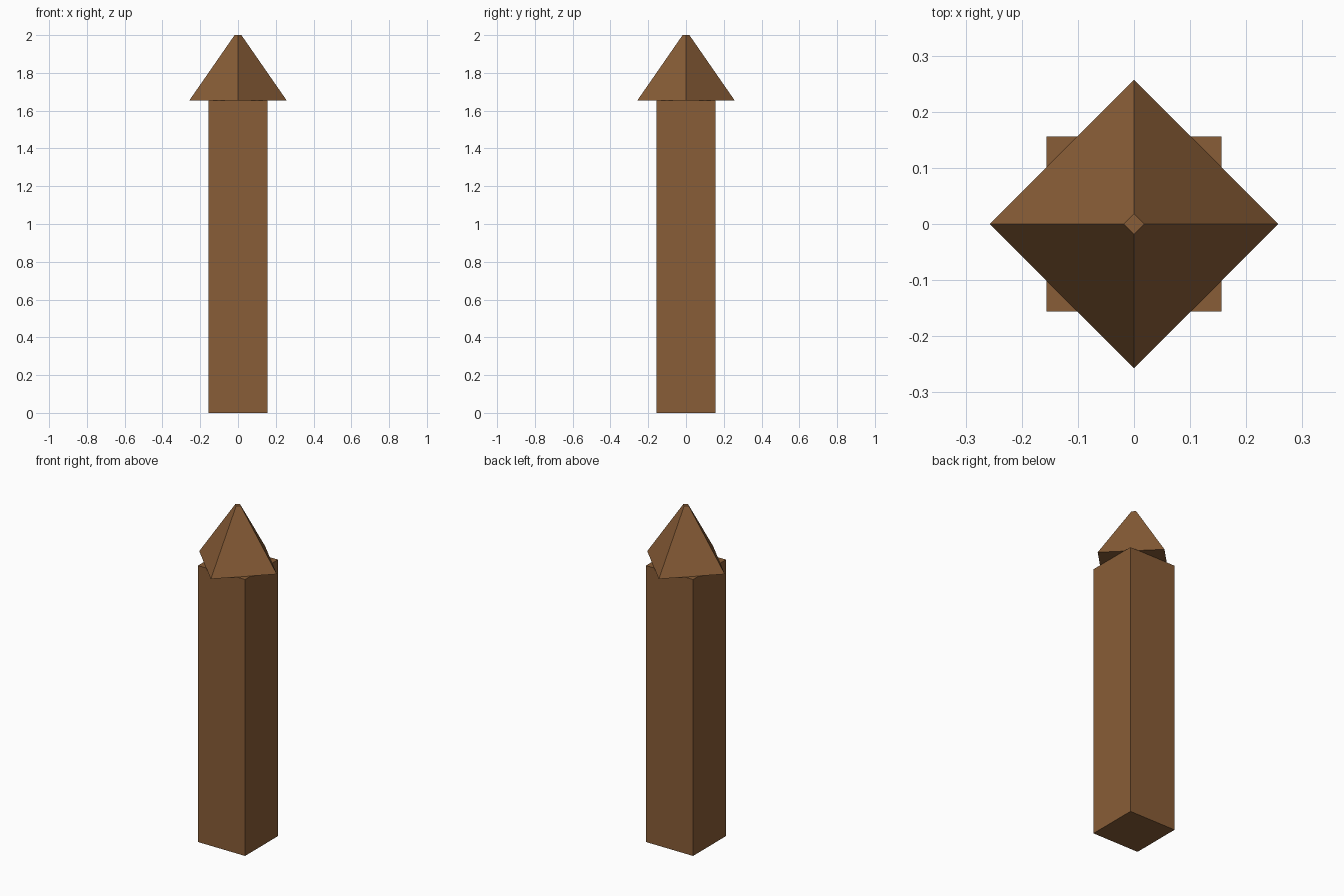
import bpy
import bmesh
import math
from mathutils import Matrix

cube = bpy.data.objects.get("Cube")
if cube:
    bpy.data.objects.remove(cube, do_unlink=True)

# Single wood colour
wood = bpy.data.materials.new("brown_wood")
wood.use_nodes = True
colour = (0.25, 0.11, 0.038, 1)
wood.diffuse_color = colour
wood.node_tree.nodes["Principled BSDF"].inputs["Base Color"].default_value = colour

POST_HALF = 0.156
CAP_BASE = 1.655
HEIGHT = 2.0


def square_frustum(name, r_bottom, r_top, z0, z1, turn=0):
    """Four-sided prism or cut-off pyramid; radii reach to the corners."""
    bm = bmesh.new()
    place = Matrix.Translation((0, 0, (z0 + z1) / 2)) @ Matrix.Rotation(turn, 4, "Z")
    bmesh.ops.create_cone(bm, cap_ends=True, segments=4, radius1=r_bottom,
                          radius2=r_top, depth=z1 - z0, matrix=place)
    mesh = bpy.data.meshes.new(name)
    bm.to_mesh(mesh)
    bm.free()
    mesh.materials.append(wood)
    obj = bpy.data.objects.new(name, mesh)
    bpy.context.collection.objects.link(obj)
    return obj


# Square post with its sides facing the axes
corner = POST_HALF * math.sqrt(2)
square_frustum("post", corner, corner, 0, CAP_BASE, math.pi / 4)

# Pointed cap with its corners on the axes and a tiny flat tip
square_frustum("pointed_cap", 0.257, 0.018, CAP_BASE, HEIGHT)
